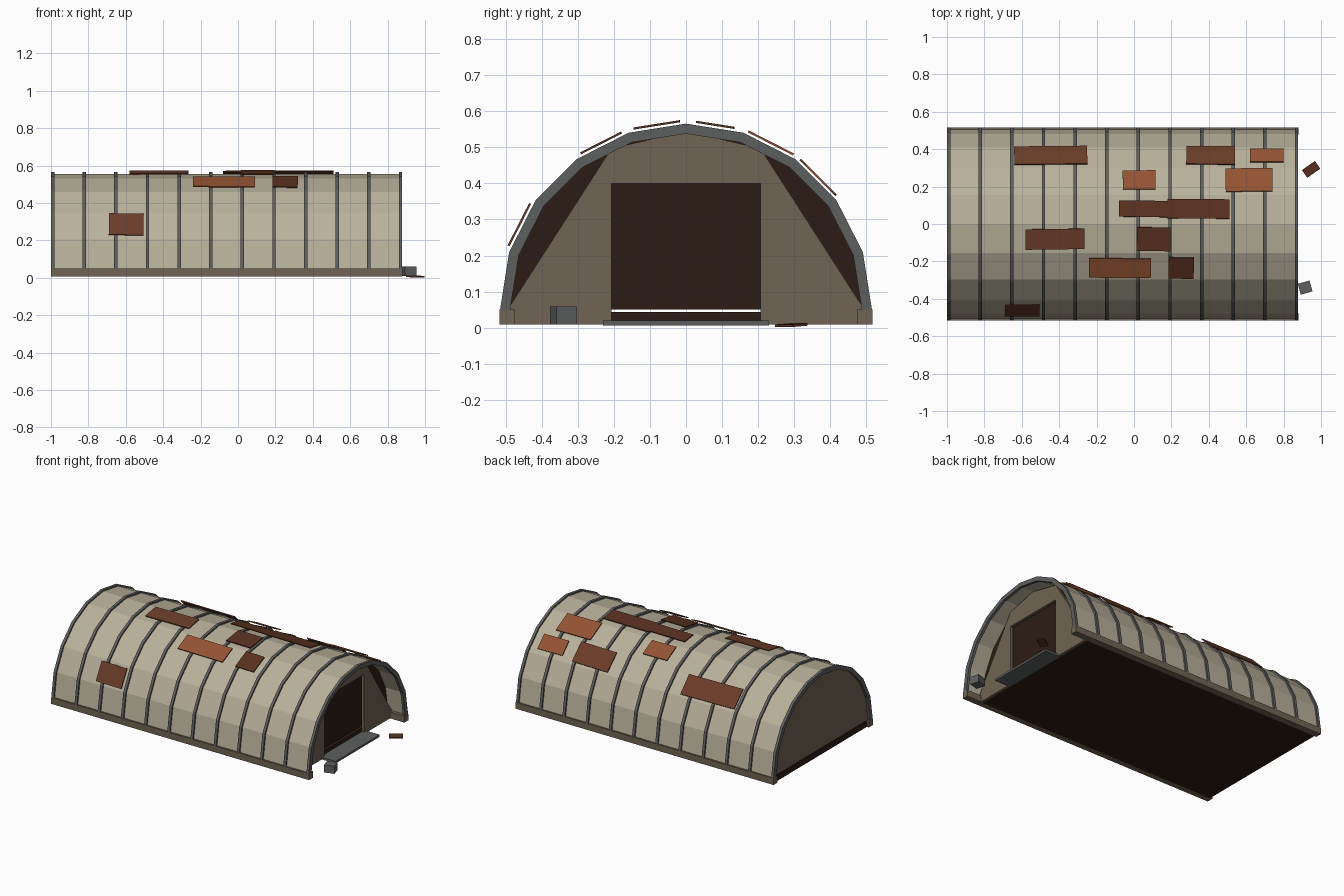
import bpy, bmesh, math
from mathutils import Matrix, Vector

if "Cube" in bpy.data.objects:
    bpy.data.objects.remove(bpy.data.objects["Cube"])

SEG, CZ = 10, 0.05          # arch sides and spring line height


def material(name, hexcode):
    m = bpy.data.materials.new(name)
    rgb = [(int(hexcode[i:i + 2], 16) / 255) ** 2.2 for i in (0, 2, 4)]
    m.diffuse_color = (*rgb, 1)
    m.use_nodes = True
    m.node_tree.nodes["Principled BSDF"].inputs["Base Color"].default_value = m.diffuse_color
    return m


SHELL = material("canvas_metal", "b8b09a")
STEEL = material("steel", "5e605f")
WALL = material("wall", "6f6454")
DARK = material("dark_interior", "30221b")
RUST = {"a": material("rust_dark", "5a3425"),
        "b": material("rust_mid", "6a3f2d"),
        "c": material("rust_light", "925436")}


def finish(bm, name, mat):
    bmesh.ops.recalc_face_normals(bm, faces=bm.faces)
    me = bpy.data.meshes.new(name)
    bm.to_mesh(me)
    bm.free()
    me.materials.append(mat)
    ob = bpy.data.objects.new(name, me)
    bpy.context.collection.objects.link(ob)
    return ob


def arc(r):
    return [(r * math.cos(math.pi * i / SEG), CZ + r * math.sin(math.pi * i / SEG))
            for i in range(SEG + 1)]


def arch_band(name, r0, r1, x0, x1, mat):
    """Hollow half-round band running along x."""
    bm = bmesh.new()
    rings = []
    for (yi, zi), (yo, zo) in zip(arc(r0), arc(r1)):
        rings.append([bm.verts.new(p) for p in
                      ((x0, yi, zi), (x1, yi, zi), (x1, yo, zo), (x0, yo, zo))])
    for a, b in zip(rings, rings[1:]):
        for k in range(4):
            bm.faces.new((a[k], a[(k + 1) % 4], b[(k + 1) % 4], b[k]))
    bm.faces.new(rings[0])
    bm.faces.new(rings[-1])
    return finish(bm, name, mat)


def prism(name, pts, x0, x1, mat):
    """Flat yz outline given thickness along x."""
    bm = bmesh.new()
    f = bm.faces.new([bm.verts.new((x0, y, z)) for y, z in pts])
    ext = bmesh.ops.extrude_face_region(bm, geom=[f], use_keep_orig=True)["geom"]
    bmesh.ops.translate(bm, vec=(x1 - x0, 0, 0),
                        verts=[v for v in ext if isinstance(v, bmesh.types.BMVert)])
    return finish(bm, name, mat)


def box(name, size, mat, matrix):
    bm = bmesh.new()
    bmesh.ops.create_cube(bm, size=1)
    bmesh.ops.scale(bm, vec=size, verts=bm.verts)
    bmesh.ops.transform(bm, matrix=matrix, verts=bm.verts)
    return finish(bm, name, mat)


def span(name, lo, hi, mat):
    lo, hi = Vector(lo), Vector(hi)
    return box(name, hi - lo, mat, Matrix.Translation((lo + hi) / 2))


# Shell and ribs
arch_band("shell", 0.498, 0.506, -0.998, 0.872, SHELL)
for i in range(12):
    x = -0.991 + i * 0.1691
    arch_band(f"rib_{i + 1}", 0.488, 0.516, x - 0.009, x + 0.009, STEEL)

# Foundation rails and floor
for side, s in (("front", -1), ("rear", 1)):
    ys = sorted((s * 0.475, s * 0.517))
    span(f"{side}_rail", (-1, ys[0], 0.008), (0.88, ys[1], 0.05), WALL)
span("floor", (-0.985, -0.48, 0.008), (0.76, 0.48, 0.044), DARK)

# Back wall
prism("back_wall", arc(0.496), -0.985, -0.965, WALL)

# Entrance wall with straight-cut corners, doorway and dark backing
prism("entrance_wall",
      [(-0.495, 0.008), (-0.207, 0.008), (-0.207, 0.4), (0.207, 0.4),
       (0.207, 0.008), (0.495, 0.008), (0.495, 0.05), (0.207, 0.497),
       (0, 0.545), (-0.207, 0.497), (-0.495, 0.05)], 0.755, 0.775, WALL)
prism("dark_backing", arc(0.496), 0.735, 0.745, DARK)

# Entrance ramp
span("ramp", (0.76, -0.23, 0.006), (0.872, 0.23, 0.02), STEEL)

# Rusted patches: x start, x end, facet angle, width, tilt, tone
PATCHES = [(-0.64, -0.25, 45, 0.135, 0.8, "b"), (0.28, 0.54, 45, 0.135, -0.8, "b"),
           (0.62, 0.80, 45, 0.1, 0.5, "c"), (-0.06, 0.115, 63, 0.112, 0.8, "c"),
           (0.49, 0.74, 63, 0.138, 0.6, "c"), (-0.08, 0.185, 81, 0.088, -0.8, "a"),
           (0.18, 0.51, 81, 0.105, -0.5, "a"), (-0.58, -0.265, 99, 0.11, 0.8, "b"),
           (0.015, 0.195, 99, 0.128, -0.8, "a"), (-0.24, 0.09, 117, 0.115, -0.5, "c"),
           (0.185, 0.32, 117, 0.125, -1.2, "a"), (-0.69, -0.505, 153, 0.128, -1.0, "b")]
for i, (x0, x1, ang, w, tilt, tone) in enumerate(PATCHES):
    m = (Matrix.Translation((0, 0, CZ)) @ Matrix.Rotation(math.radians(ang - 90), 4, 'X')
         @ Matrix.Translation(((x0 + x1) / 2, 0, 0.519))
         @ Matrix.Rotation(math.radians(tilt), 4, 'Z'))
    box(f"rust_patch_{i + 1}", (x1 - x0, w, 0.006), RUST[tone], m)

# Loose debris by the entrance
box("fallen_patch", (0.085, 0.05, 0.007), RUST["a"],
    Matrix.Translation((0.947, 0.292, 0.007)) @ Matrix.Rotation(math.radians(35), 4, 'Z')
    @ Matrix.Rotation(math.radians(4), 4, 'X'))
box("loose_block", (0.065, 0.06, 0.05), STEEL,
    Matrix.Translation((0.915, -0.34, 0.034)) @ Matrix.Rotation(math.radians(16), 4, 'Z'))
